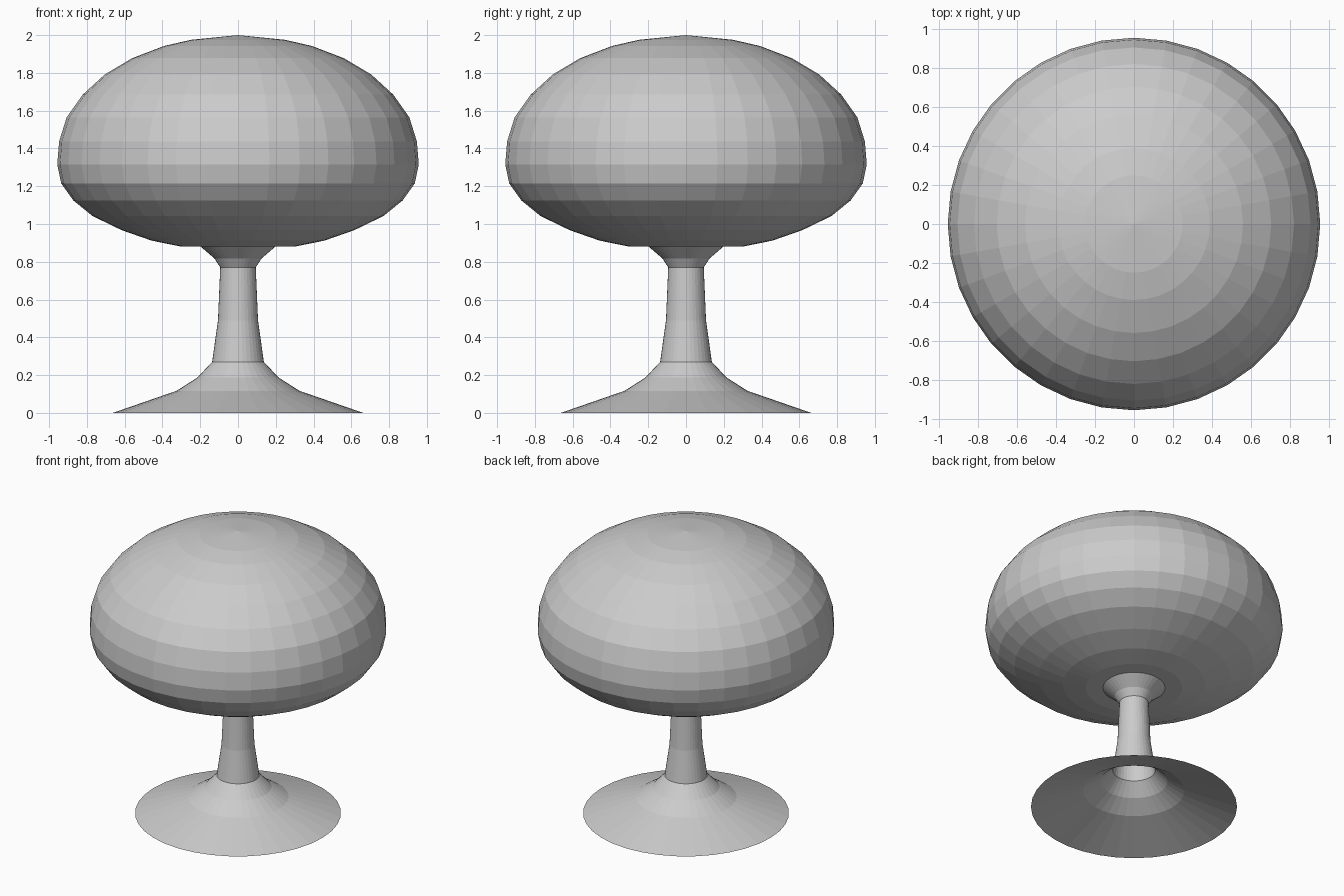
import bpy
import bmesh
from math import cos, sin, pi

if "Cube" in bpy.data.objects:
    bpy.data.objects.remove(bpy.data.objects["Cube"])

SIDES = 36


def lathe(name, profile):
    """Revolve (radius, height) points around z; radius 0 makes a pole."""
    bm = bmesh.new()
    rings = []
    for r, z in profile:
        if r == 0:
            rings.append([bm.verts.new((0, 0, z))] * SIDES)
        else:
            rings.append([bm.verts.new((r * cos(2 * pi * i / SIDES),
                                        r * sin(2 * pi * i / SIDES), z))
                          for i in range(SIDES)])
    for low, high in zip(rings, rings[1:]):
        for i in range(SIDES):
            j = (i + 1) % SIDES
            corners = [low[i], low[j], high[j], high[i]]
            bm.faces.new(list(dict.fromkeys(corners)))
    mesh = bpy.data.meshes.new(name)
    bm.to_mesh(mesh)
    bm.free()
    obj = bpy.data.objects.new(name, mesh)
    bpy.context.collection.objects.link(obj)
    return obj


# Hollow trumpet foot, slim stem and flared collar, open underneath
lathe("foot_and_stem", [
    (0.663, 0), (0.325, 0.117), (0.215, 0.187), (0.137, 0.27),
    (0.106, 0.49), (0.094, 0.77), (0.125, 0.818), (0.2, 0.882)])

# Rounded dome with a flat ring underneath, meeting the collar
lathe("dome", [
    (0.2, 0.882), (0.31, 0.882), (0.457, 0.912), (0.615, 0.967),
    (0.77, 1.042), (0.872, 1.125), (0.936, 1.215), (0.957, 1.315),
    (0.947, 1.437), (0.907, 1.565), (0.822, 1.685), (0.705, 1.792),
    (0.56, 1.878), (0.39, 1.943), (0.25, 1.975), (0, 2.0)])
